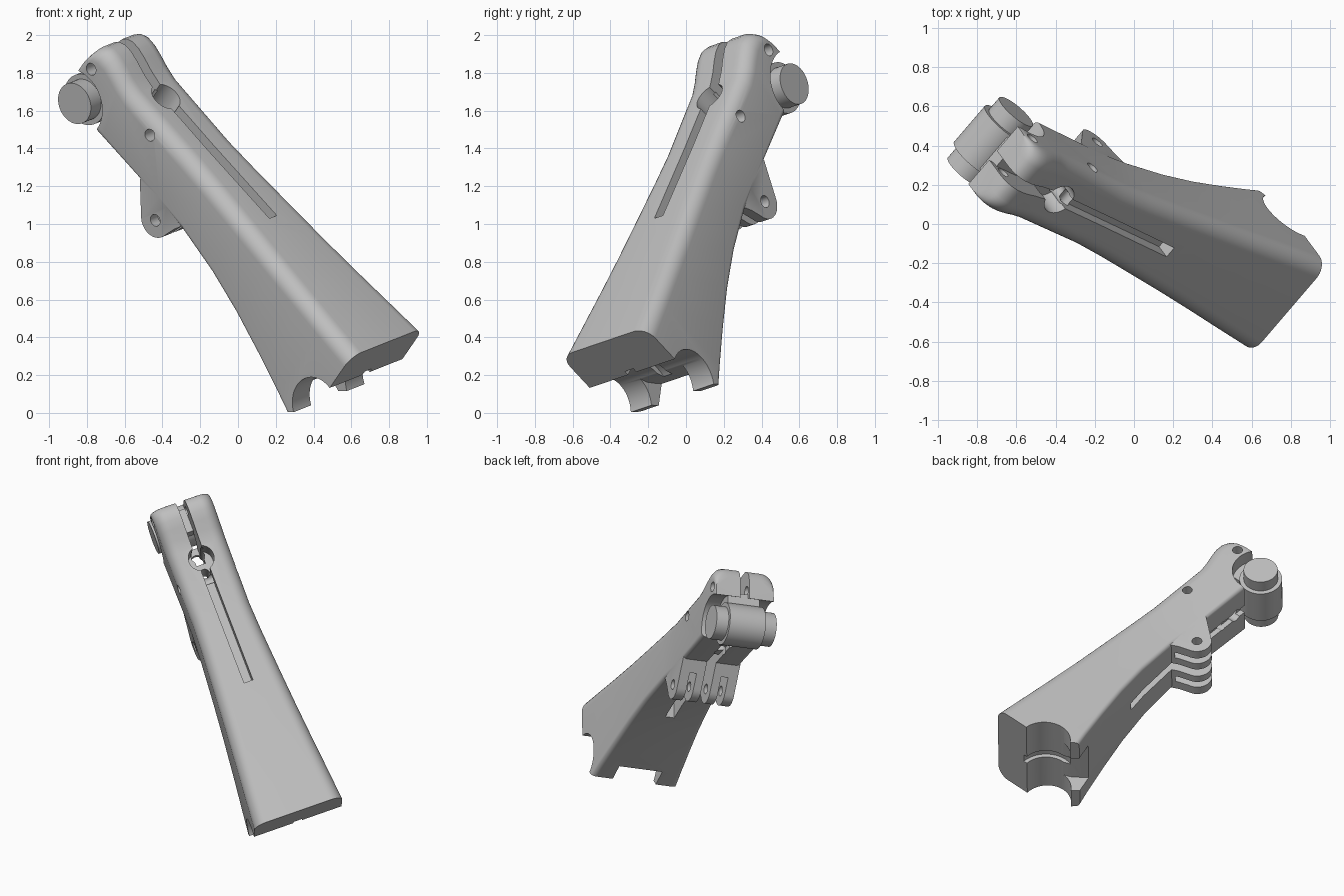
import bpy, bmesh
from math import radians, sin, cos
from mathutils import Vector, Matrix

cube = bpy.data.objects.get("Cube")
if cube:
    bpy.data.objects.remove(cube)

# Tilted frame of the part: across (local x), back (local y), along (local z)
across = Vector((0.63, 0.735, 0.25)).normalized()
along = Vector((-0.633, 0.299, 0.714))
along = (along - along.dot(across) * across).normalized()
back = along.cross(across)
FRAME = Matrix((across, back, along)).transposed().to_4x4()
MID = 0.27

grey = bpy.data.materials.new("plain_grey")
grey.use_nodes = True
grey.diffuse_color = (0.52, 0.52, 0.52, 1)
grey.node_tree.nodes["Principled BSDF"].inputs["Base Color"].default_value = (0.52, 0.52, 0.52, 1)


def loft(name, rings):
    """Skin closed rings of local points and cap both ends."""
    bm = bmesh.new()
    loops = [[bm.verts.new(p) for p in ring] for ring in rings]
    n = len(loops[0])
    for a, b in zip(loops, loops[1:]):
        for i in range(n):
            j = (i + 1) % n
            bm.faces.new((a[i], a[j], b[j], b[i]))
    bm.faces.new(loops[0])
    bm.faces.new(loops[-1])
    bmesh.ops.recalc_face_normals(bm, faces=bm.faces)
    mesh = bpy.data.meshes.new(name)
    bm.to_mesh(mesh)
    bm.free()
    mesh.materials.append(grey)
    obj = bpy.data.objects.new(name, mesh)
    obj.matrix_world = FRAME
    bpy.context.collection.objects.link(obj)
    return obj


def prism(name, outline, start, end, axis="across"):
    """Extrude a flat outline along the across or back axis."""
    if axis == "across":
        return loft(name, [[(t, p, q) for p, q in outline] for t in (start, end)])
    return loft(name, [[(p, t, q) for p, q in outline] for t in (start, end)])


def arc(cx, cy, r, a0=0, a1=360, n=48):
    full = a1 - a0 == 360
    steps = n if full else n + 1
    angles = [radians(a0 + (a1 - a0) * i / n) for i in range(steps)]
    return [(cx + r * cos(a), cy + r * sin(a)) for a in angles]


def box(x0, x1, y0, y1):
    return [(x0, y0), (x1, y0), (x1, y1), (x0, y1)]


def combine(target, tool, operation="DIFFERENCE"):
    tool.hide_render = True
    mod = target.modifiers.new("combine", "BOOLEAN")
    mod.operation = operation
    mod.solver = "EXACT"
    mod.object = tool
    bpy.context.view_layer.objects.active = target
    bpy.ops.object.modifier_apply(modifier=mod.name)
    bpy.data.objects.remove(tool)


def smooth(obj):
    bpy.ops.object.select_all(action="DESELECT")
    obj.select_set(True)
    bpy.context.view_layer.objects.active = obj
    bpy.ops.object.shade_smooth_by_angle(angle=radians(30))


def section(u, half, rear, front, rf=0.085, rb=0.03):
    """Rounded cross-section with larger fillets on the front."""
    pts = arc(MID + half - rf, front + rf, rf, 0, -90, 8)
    pts += arc(MID - half + rf, front + rf, rf, -90, -180, 8)
    pts += arc(MID - half + rb, rear - rb, rb, 180, 90, 6)
    pts += arc(MID + half - rb, rear - rb, rb, 90, 0, 6)
    return [(w, m, u) for w, m in pts]


# Main body: position along, half width, back surface, front surface
stations = [(1.89, 0.20, -0.495, -0.82), (1.88, 0.203, -0.495, -0.857),
            (1.86, 0.205, -0.495, -0.882), (1.82, 0.206, -0.495, -0.90),
            (1.77, 0.206, -0.495, -0.90), (1.71, 0.206, -0.495, -0.886),
            (1.64, 0.206, -0.495, -0.864), (1.56, 0.205, -0.495, -0.848),
            (1.1, 0.20, -0.495, -0.845), (0.9, 0.209, -0.493, -0.847),
            (0.6, 0.229, -0.466, -0.85), (0.35, 0.247, -0.421, -0.852),
            (0.1, 0.267, -0.36, -0.857), (-0.13, 0.287, -0.298, -0.863),
            (-0.365, 0.306, -0.228, -0.87)]
body = loft("grip_body", [section(*s) for s in stations])

# Hinge lug on the back, split into four fins
lug = [(-0.6, 0.87), (-0.5, 0.90), (-0.45, 0.925)] + arc(-0.393, 1.043, 0.096, -80, 55, 16)
lug += [(-0.5, 1.248), (-0.6, 1.248)]
combine(body, prism("lug", lug, MID - 0.199, MID + 0.199), "UNION")
for side in (-1, 1):
    c = MID + side * 0.11
    combine(body, prism("fin_gap", arc(-0.393, 1.043, 0.15), c - 0.024, c + 0.024))

# Front slot, split through the head, back slot and its shallow upper run
for name, outline in (("front_slot", box(-1, -0.765, 0.58, 1.6)),
                      ("head_split", box(-1, -0.57, 1.47, 2.1)),
                      ("back_slot", box(-0.6, -0.1, 0.45, 1.3)),
                      ("upper_back_slot", box(-0.53, -0.1, 1.2, 1.7))):
    combine(body, prism(name, outline, MID - 0.031, MID + 0.031))

# Bore in the front face with two small holes running to the back
combine(body, prism("bore", arc(MID, 1.475, 0.085), -1, -0.70, "back"))
for u, r in ((1.53, 0.045), (1.40, 0.036)):
    combine(body, prism("small_hole", arc(MID, u, r, n=24), -0.8, -0.3, "back"))

# Recess around the pivot, cross holes
combine(body, prism("pivot_recess", arc(-0.519, 1.797, 0.186, n=64), -0.2, 0.8))
for m, u in ((-0.757, 1.832), (-0.755, 1.343), (-0.393, 1.043)):
    combine(body, prism("cross_hole", arc(m, u, 0.033, n=24), -0.2, 0.8))

# Foot: arch, gap between the legs, slanted leg tips, groove
combine(body, prism("arch", arc(-0.45, -0.362, 0.165, n=64), -0.2, 0.8))
gap = [(-0.46, -0.5), (-0.46, -0.204), (-0.40, -0.18), (-0.34, -0.135), (-0.2, -0.02), (-0.1, -0.5)]
combine(body, prism("leg_gap", gap, MID - 0.15, MID + 0.15))
tip = [(-0.36, -0.314), (-0.15, -0.125), (-0.1, -0.5), (-0.36, -0.5)]
combine(body, prism("leg_tip", tip, -0.2, 0.8))
combine(body, prism("groove", arc(-0.45, -0.362, 0.192), MID - 0.03, MID + 0.03))
smooth(body)

# Pivot pin with its barrel and the tab that ties it to the head
smooth(prism("pivot_pin", arc(-0.519, 1.797, 0.112), 0.06, 0.478))
smooth(prism("pivot_barrel", arc(-0.519, 1.797, 0.14), MID - 0.125, MID + 0.125))
smooth(prism("pivot_tab", box(-0.72, -0.52, 1.70, 1.86), MID - 0.11, MID + 0.11))
